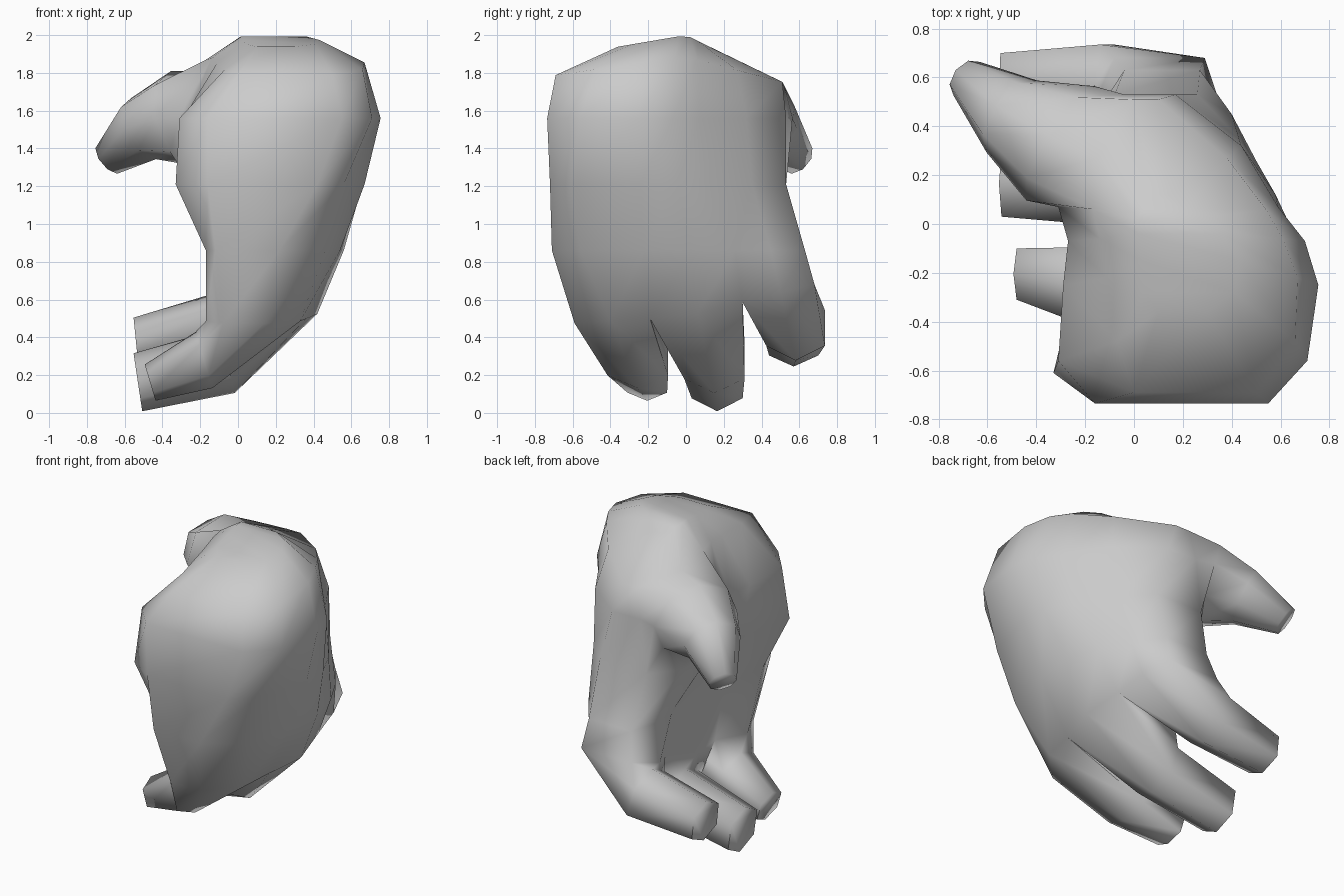
import bpy, bmesh, math
from mathutils import Vector

if "Cube" in bpy.data.objects:
    bpy.data.objects.remove(bpy.data.objects["Cube"])

bm = bmesh.new()


def bridge(a, b, skip=()):
    """Join two equal vertex loops with quads."""
    n = len(a)
    for i in range(n):
        if i not in skip:
            j = (i + 1) % n
            bm.faces.new((a[i], a[j], b[j], b[i]))


def extrude_digit(root, sections, outline, side):
    """Grow a digit from a root loop through (centre, direction, half width, half thickness)."""
    last = root
    for centre, direction, w, h in sections:
        c, d = Vector(centre), Vector(direction).normalized()
        u = side(d).normalized()
        v = d.cross(u).normalized()
        ring = [bm.verts.new(c + u * w * a + v * h * b) for a, b in outline]
        bridge(last, ring)
        last = ring
    bm.faces.new(last)


# Palm sections: (z, z slope for -y, z slope for +y), y columns, back x, palm-side x
palm = [
    ((.51, .06, .25), (-.59, -.4, -.19, .06, .3, .5, .68),
     (.14, .33, .36, .42, .38, .35, .29), (-.08, -.17, -.08, -.13, -.06, -.16, -.08)),
    ((.86, 0, 0), (-.71, -.56, -.22, .03, .26, .45, .63),
     (.22, .46, .54, .56, .5, .40, .27), (-.12, -.17, -.13, -.10, -.08, -.1, -.04)),
    ((1.21, 0, 0), (-.72, -.61, -.24, -.05, .12, .35, .53),
     (.42, .56, .67, .66, .58, .43, .26), (-.16, -.33, -.24, -.2, -.25, -.22, -.08)),
    ((1.56, 0, 0), (-.735, -.56, -.25, -.07, .07, .32, .53),
     (.55, .71, .755, .70, .59, .44, .17), (-.16, -.31, -.29, -.27, -.31, -.2, -.04)),
    ((1.885, .14, -.26), (-.69, -.48, -.22, -.06, .06, .27, .51),
     (.5, .66, .67, .61, .54, .38, .10), (0, -.07, -.11, -.14, -.17, -.15, .0)),
    ((2.0, .17, -.5), (-.36, -.28, -.15, -.04, .02, .06, .12),
     (.3, .41, .43, .36, .27, .21, .14), (.1, .04, .03, .02, .01, .04, .08)),
]
loops = []
for (z, neg, pos), ys, back, inner in palm:
    pts = list(zip(back, ys)) + list(zip(inner, ys))[::-1]
    loops.append([bm.verts.new((x, y, z + y * (neg if y < 0 else pos))) for x, y in pts])
for r in range(5):
    bridge(loops[r], loops[r + 1], skip=(7, 8) if r in (2, 3) else ())

# Wrist cap
top = loops[-1]
for j in range(6):
    bm.faces.new((top[j], top[j + 1], top[12 - j], top[13 - j]))

# Three curled fingers
hexagon = [(-1, .55), (0, 1), (1, .55), (1, -.55), (0, -1), (-1, -.55)]
fingers = [
    [((-.18, -.255, .28), (-1, 0, -.3), .16, .155), ((-.465, -.205, .16), (-1, 0, -.3), .105, .10)],
    [((-.06, .15, .275), (-1, 0, -.25), .16, .175), ((-.53, .165, .162), (-1, 0, -.15), .135, .155)],
    [((-.11, .58, .45), (-1, 0, -.3), .155, .18), ((-.54, .57, .375), (-1, 0, -.1), .13, .13)],
]
base = loops[0]
for k, sections in enumerate(fingers):
    c = (2 * k, 2 * k + 1, 2 * k + 2)
    root = [base[i] for i in c] + [base[13 - i] for i in reversed(c)]
    extrude_digit(root, sections, hexagon, lambda d: Vector((0, 1, 0)))

# Thumb growing out of the opening left on the palm side
r2, r3, r4 = loops[2:5]
root = [r3[7], r4[7], r4[8], r4[9], r3[9], r2[9], r2[8], r2[7]]
octagon = [(math.cos(i * math.pi / 4) * 1.03, -math.sin(i * math.pi / 4) * 1.03) for i in range(8)]
thumb = [
    ((-.30, .33, 1.56), (-1, .6, -.3), .265, .25),
    ((-.50, .44, 1.505), (-1, .7, -.6), .175, .175),
    ((-.685, .595, 1.345), (-.7, .55, -.65), .085, .095),
]
extrude_digit(root, thumb, octagon, lambda d: d.cross(Vector((0, 0, 1))))

# One continuous smooth skin
bmesh.ops.recalc_face_normals(bm, faces=bm.faces)
mesh = bpy.data.meshes.new("hand")
bm.to_mesh(mesh)
bm.free()
for p in mesh.polygons:
    p.use_smooth = True
mesh.set_sharp_from_angle(angle=math.radians(85))
bpy.context.collection.objects.link(bpy.data.objects.new("hand", mesh))
